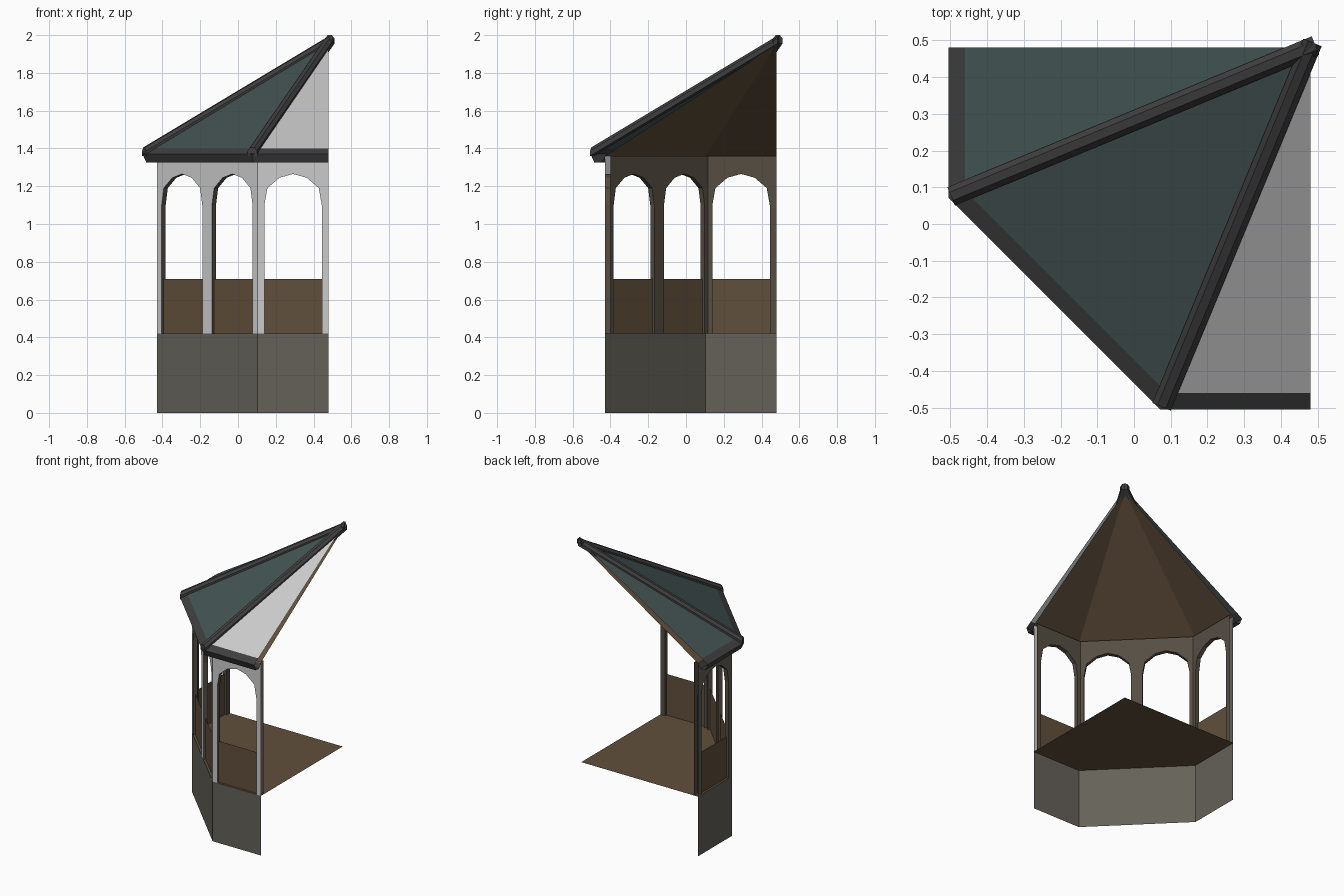
import bpy
from math import sin, cos, tan, radians

if "Cube" in bpy.data.objects:
    bpy.data.objects.remove(bpy.data.objects["Cube"])

C = 0.48                      # axis of the full octagon lies at (C, C)
T = tan(radians(22.5))
R_WALL, THICK = 0.91, 0.03
# quarter octagon: angle of each side and the part of it that is kept (-1..1)
SIDES = {"front": (0, -1, 0), "diagonal": (45, -1, 1), "left": (90, 0, 1)}


def mat(name, rgb):
    m = bpy.data.materials.new(name)
    m.diffuse_color = (*rgb, 1)
    m.use_nodes = True
    m.node_tree.nodes["Principled BSDF"].inputs["Base Color"].default_value = m.diffuse_color
    return m


STONE = mat("stone", (0.13, 0.12, 0.10))
WOOD = mat("wood", (0.12, 0.08, 0.045))
INNER = mat("inner_wall", (0.09, 0.075, 0.055))
TEAL = mat("roof_teal", (0.06, 0.09, 0.09))
DARK = mat("dark_trim", (0.05, 0.05, 0.05))
GREY = mat("pale_grey", (0.6, 0.6, 0.6))


def pt(angle, u, r, z):
    """Point at distance r along the outward normal and u along the side."""
    a = radians(angle)
    return (C - r * sin(a) + u * cos(a), C - r * cos(a) - u * sin(a), z)


def make(name, verts, faces, *mats, slots=None):
    me = bpy.data.meshes.new(name)
    me.from_pydata(verts, [], faces)
    for m in mats:
        me.materials.append(m)
    if slots:
        for p, s in zip(me.polygons, slots):
            p.material_index = s
    ob = bpy.data.objects.new(name, me)
    bpy.context.collection.objects.link(ob)
    return ob


def band(name, side, profile, m):
    """Sweep an (r, z) profile along one side, mitred at the corners."""
    a, lo, hi = SIDES[side]
    verts = [pt(a, f * r * T, r, z) for r, z in profile for f in (lo, hi)]
    faces = [(2 * i, 2 * i + 1, 2 * i + 3, 2 * i + 2) for i in range(len(profile) - 1)]
    return make(name, verts, faces, m)


def slope(name, side, r, z, top, m, flip=False):
    """Triangular roof sheet from the eave to the apex."""
    a, lo, hi = SIDES[side]
    verts = [pt(a, lo * r * T, r, z), pt(a, hi * r * T, r, z), (C, C, top)]
    return make(name, verts, [(2, 1, 0) if flip else (0, 1, 2)], m)


# faceted arch opening, from left sill to right sill
HALF = R_WALL * T / 2
ARCH = [(-0.152, 0.42), (-0.152, 1.10), (-0.136, 1.19), (-0.072, 1.245), (0, 1.265),
        (0.072, 1.245), (0.136, 1.19), (0.152, 1.10), (0.152, 0.42)]


def arch_bay(name, angle, centre, outer):
    n = len(ARCH)
    hw = HALF
    verts = []
    for r in (R_WALL, R_WALL - THICK):
        # inner sheet is shortened where it meets a corner
        cut = r * T
        frame = [(hw, 0.42), (hw, 1.36), (-hw, 1.36), (-hw, 0.42)]
        for u, z in ARCH + frame:
            verts.append(pt(angle, max(-cut, min(cut, centre + u)), r, z))
    k = n + 4
    faces = [tuple(range(k)), tuple(reversed(range(k, 2 * k)))]
    faces += [(i, i + k, i + k + 1, i + 1) for i in range(n - 1)]
    make(name, verts, faces, outer, INNER, slots=[0] + [1] * n)
    # low panel filling the bottom of the opening
    w, r = ARCH[-1][0], R_WALL - THICK / 2
    quad = [pt(angle, centre + u, r, z) for u, z in ((-w, .42), (w, .42), (w, .71), (-w, .71))]
    make(name + "_panel", quad, [(0, 1, 2, 3)], WOOD)


for side, (a, lo, hi) in SIDES.items():
    # base wall
    band(side + "_base_wall", side, [(R_WALL, 0), (R_WALL, 0.42)], STONE)
    # arched bays
    for s in (-1, 1):
        if lo <= s <= hi:
            arch_bay(f"{side}_arch_{'a' if s < 0 else 'b'}", a, s * HALF,
                     STONE if side == "left" else GREY)
    # eave board, outer roof and inner roof lining
    band(side + "_eave", side, [(0.91, 1.355), (0.93, 1.325), (0.965, 1.325),
                                (0.985, 1.37), (0.94, 1.40)], DARK)
    slope(side + "_roof", side, 0.94, 1.40, 1.97, GREY if side == "front" else TEAL)
    slope(side + "_roof_lining", side, R_WALL, 1.36, 1.95, WOOD, flip=True)

# floor
W = R_WALL
make("floor", [(C, C, .42), pt(90, 0, W, .42), pt(90, W * T, W, .42),
               pt(0, -W * T, W, .42), pt(0, 0, W, .42)], [(0, 1, 2, 3, 4)], WOOD)

# ridge caps
CAP = [(-.027, -.045), (.027, -.045), (.027, -.018), (.012, 0), (-.012, 0), (-.027, -.018)]
for name, a in (("front_ridge", 22.5), ("left_ridge", 67.5)):
    verts = [pt(a, u, r, z + dz) for r, z in ((1.058, 1.405), (-0.015, 2.0)) for u, dz in CAP]
    n = len(CAP)
    faces = [(i, (i + 1) % n, (i + 1) % n + n, i + n) for i in range(n)]
    faces += [tuple(range(n)), tuple(reversed(range(n, 2 * n)))]
    make(name, verts, faces, DARK)
